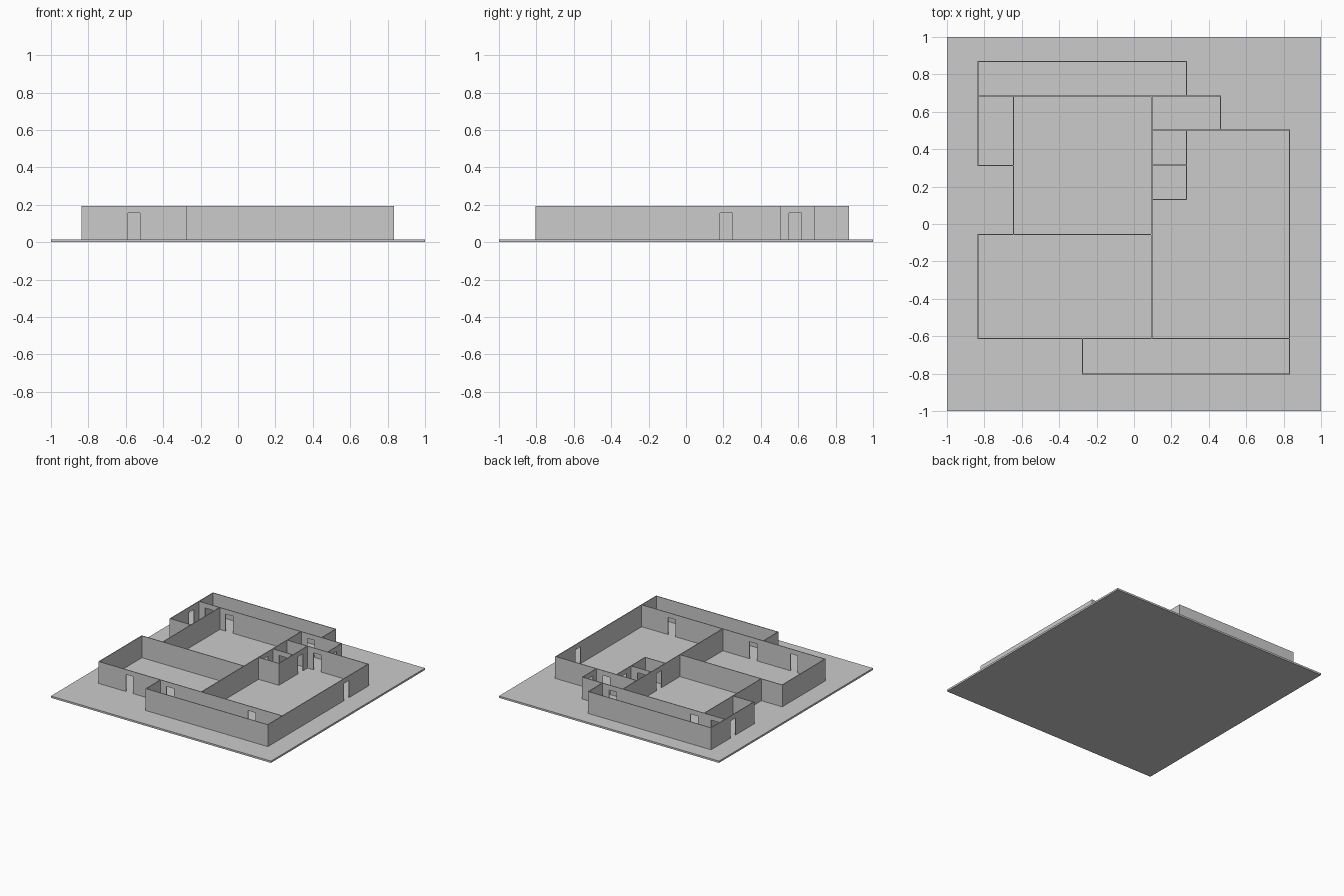
import bpy, bmesh
from mathutils import Vector

if "Cube" in bpy.data.objects:
    bpy.data.objects.remove(bpy.data.objects["Cube"])

FLOOR, TOP, DOOR_TOP = 0.014, 0.195, 0.155
THICK, DOOR_W = 0.006, 0.066


def finish(bm, name):
    bmesh.ops.recalc_face_normals(bm, faces=bm.faces)
    me = bpy.data.meshes.new(name)
    bm.to_mesh(me)
    bm.free()
    ob = bpy.data.objects.new(name, me)
    bpy.context.collection.objects.link(ob)
    return ob


def wall(name, axis, pos, start, end, doors=()):
    """Wall along 'x' or 'y' at the given position, with door notches in its profile."""
    a, b = start - THICK / 2, end + THICK / 2
    profile = [(a, FLOOR)]
    for d in sorted(doors):
        l, r = d - DOOR_W / 2, d + DOOR_W / 2
        profile += [(l, FLOOR), (l, DOOR_TOP), (r, DOOR_TOP), (r, FLOOR)]
    profile += [(b, FLOOR), (b, TOP), (a, TOP)]
    off = pos - THICK / 2
    bm = bmesh.new()
    if axis == 'x':
        pts = [(u, off, z) for u, z in profile]
        push = Vector((0, THICK, 0))
    else:
        pts = [(off, u, z) for u, z in profile]
        push = Vector((THICK, 0, 0))
    face = bm.faces.new([bm.verts.new(p) for p in pts])
    ext = bmesh.ops.extrude_face_region(bm, geom=[face], use_keep_orig=True)
    moved = [g for g in ext['geom'] if isinstance(g, bmesh.types.BMVert)]
    bmesh.ops.translate(bm, verts=moved, vec=push)
    finish(bm, name)


# Ground slab
bpy.ops.mesh.primitive_cube_add(size=1, location=(0, 0, 0.0075))
slab = bpy.context.object
slab.name = "floor_slab"
slab.scale = (2, 2, 0.015)

# Walls running left to right
wall("back_corridor_outer_wall", 'x', 0.868, -0.835, 0.28)
wall("back_corridor_inner_wall", 'x', 0.685, -0.835, 0.462, (-0.743, -0.557, 0.185))
wall("right_room_back_wall", 'x', 0.502, 0.095, 0.832, (0.37,))
wall("closet_divider_wall", 'x', 0.315, 0.095, 0.28, (0.187,))
wall("closet_front_wall", 'x', 0.13, 0.095, 0.28)
wall("left_annex_front_wall", 'x', 0.313, -0.835, -0.645)
wall("middle_wall", 'x', -0.056, -0.835, 0.095)
wall("front_wall", 'x', -0.612, -0.835, 0.832, (-0.556, -0.185, 0.556))
wall("front_corridor_outer_wall", 'x', -0.802, -0.275, 0.832)

# Walls running front to back
wall("left_annex_outer_wall", 'y', -0.835, 0.313, 0.868, (0.587,))
wall("left_annex_inner_wall", 'y', -0.645, -0.056, 0.685)
wall("front_left_room_wall", 'y', -0.835, -0.612, -0.056)
wall("centre_wall", 'y', 0.095, -0.612, 0.685, (0.217,))
wall("closet_right_wall", 'y', 0.28, 0.13, 0.502, (0.408,))
wall("back_corridor_end_wall", 'y', 0.28, 0.685, 0.868)
wall("back_porch_wall", 'y', 0.462, 0.502, 0.685, (0.584,))
wall("right_outer_wall", 'y', 0.832, -0.802, 0.502, (0.216,))
wall("front_corridor_end_wall", 'y', -0.275, -0.802, -0.612)
